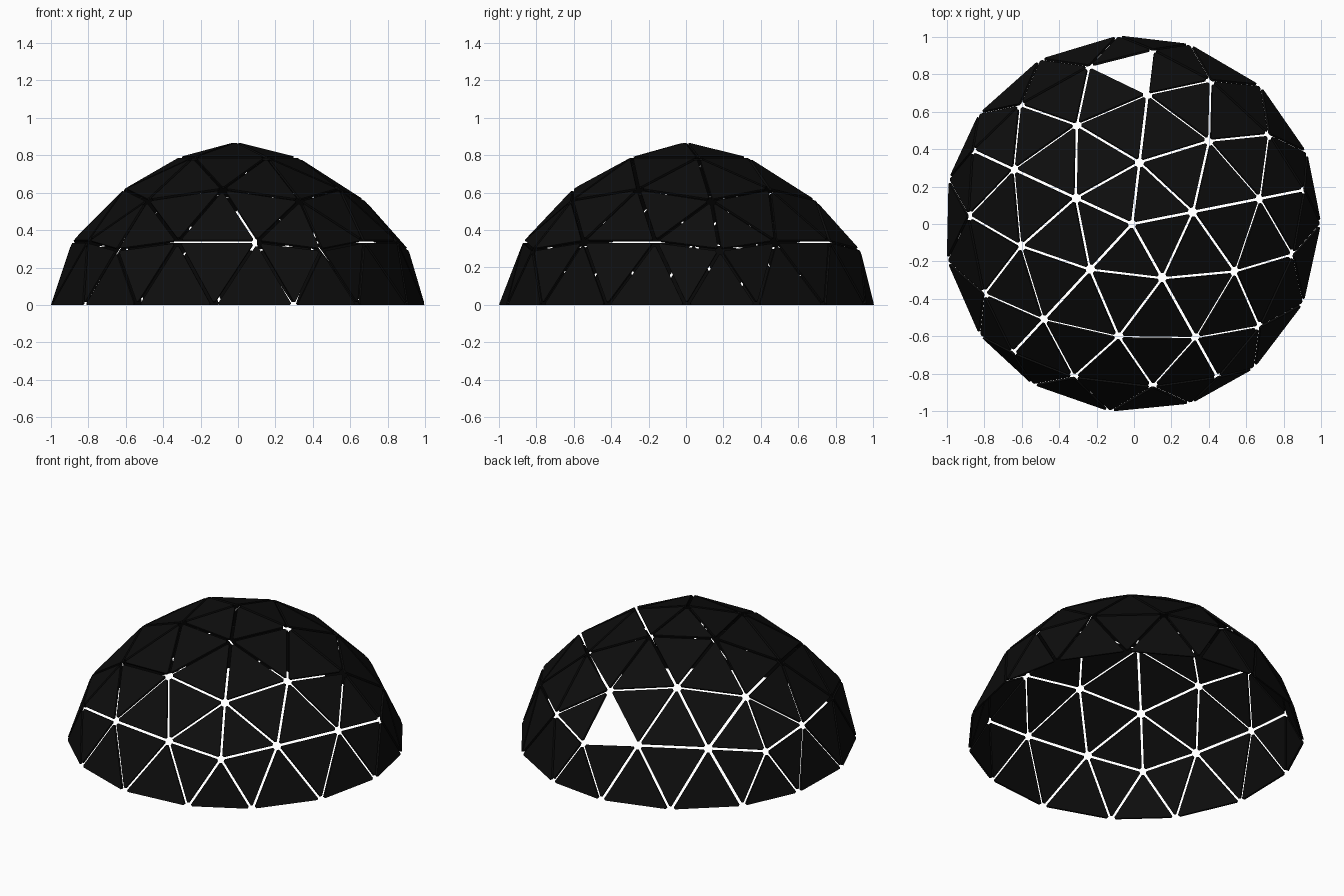
import bpy, bmesh, math
from mathutils import Vector

if "Cube" in bpy.data.objects:
    bpy.data.objects.remove(bpy.data.objects["Cube"])

GAP = 0.009      # half width of the slot between panels
CUT = 0.012      # clipped panel corners
THICK = 0.012    # panel thickness
TURN = 11.2      # rotation of the five-fold pattern
CX = -0.01


def node(sector, angle, radius, z):
    a = math.radians(TURN + 72 * sector + angle)
    return Vector((CX + radius * math.cos(a), radius * math.sin(a), z))


def nodes(i):
    # ring one, ring two (edge, face), ring three (three nodes), base (three nodes)
    return dict(
        r=node(i, 0, 0.335, 0.79),
        e=node(i, 0, 0.70, 0.56), f=node(i, 36, 0.61, 0.62),
        c=node(i, 0, 0.94, 0.295), a=node(i, 22, 0.877, 0.34), b=node(i, 50, 0.877, 0.34),
        p=node(i, 11.1, 1.012, -GAP), q=node(i, 36, 1.012, -GAP), s=node(i, 60.9, 1.012, -GAP))


def add_panel(bm, tri):
    # Shrink the triangle evenly, clip its corners, give it thickness
    la, lb, lc = [(tri[(k + 1) % 3] - tri[(k + 2) % 3]).length for k in range(3)]
    per = la + lb + lc
    centre = (tri[0] * la + tri[1] * lb + tri[2] * lc) / per
    normal = (tri[1] - tri[0]).cross(tri[2] - tri[0])
    inradius = normal.length / per
    normal.normalize()
    if normal.dot(centre - Vector((CX, 0, -0.15))) < 0:
        normal = -normal
    small = [centre + (v - centre) * (1 - GAP / inradius) for v in tri]
    outline = []
    for k in range(3):
        for other in (small[k - 1], small[(k + 1) % 3]):
            outline.append(small[k] + (other - small[k]).normalized() * CUT)
    outer = [bm.verts.new(v) for v in outline]
    inner = []
    for v in outline:
        w = v - normal * THICK
        w.z = max(w.z, 0)
        inner.append(bm.verts.new(w))
    bm.faces.new(outer)
    bm.faces.new(inner[::-1])
    for k in range(6):
        j = (k + 1) % 6
        bm.faces.new((outer[j], outer[k], inner[k], inner[j]))


# Geodesic dome panels, one sector at a time; capitals mean the next sector
bm = bmesh.new()
apex = Vector((CX, 0, 0.872))
pattern = "trR ref rRf RfE eca eaf fab fbE bEC cap apq abq bqs bCs CsP".split()
for i in range(5):
    n = nodes(i)
    n.update({k.upper(): v for k, v in nodes(i + 1).items()})
    n["t"] = apex
    for names in pattern:
        if i == 1 and names == "eca":   # open window
            continue
        add_panel(bm, [n[k] for k in names])
bmesh.ops.recalc_face_normals(bm, faces=bm.faces)
mesh = bpy.data.meshes.new("dome_panels")
bm.to_mesh(mesh)
bm.free()
dome = bpy.data.objects.new("dome_panels", mesh)
bpy.context.collection.objects.link(dome)

# Black panel material
mat = bpy.data.materials.new("black_panel")
mat.diffuse_color = (0.004, 0.004, 0.004, 1)
mat.use_nodes = True
mat.node_tree.nodes["Principled BSDF"].inputs["Base Color"].default_value = mat.diffuse_color
mesh.materials.append(mat)
